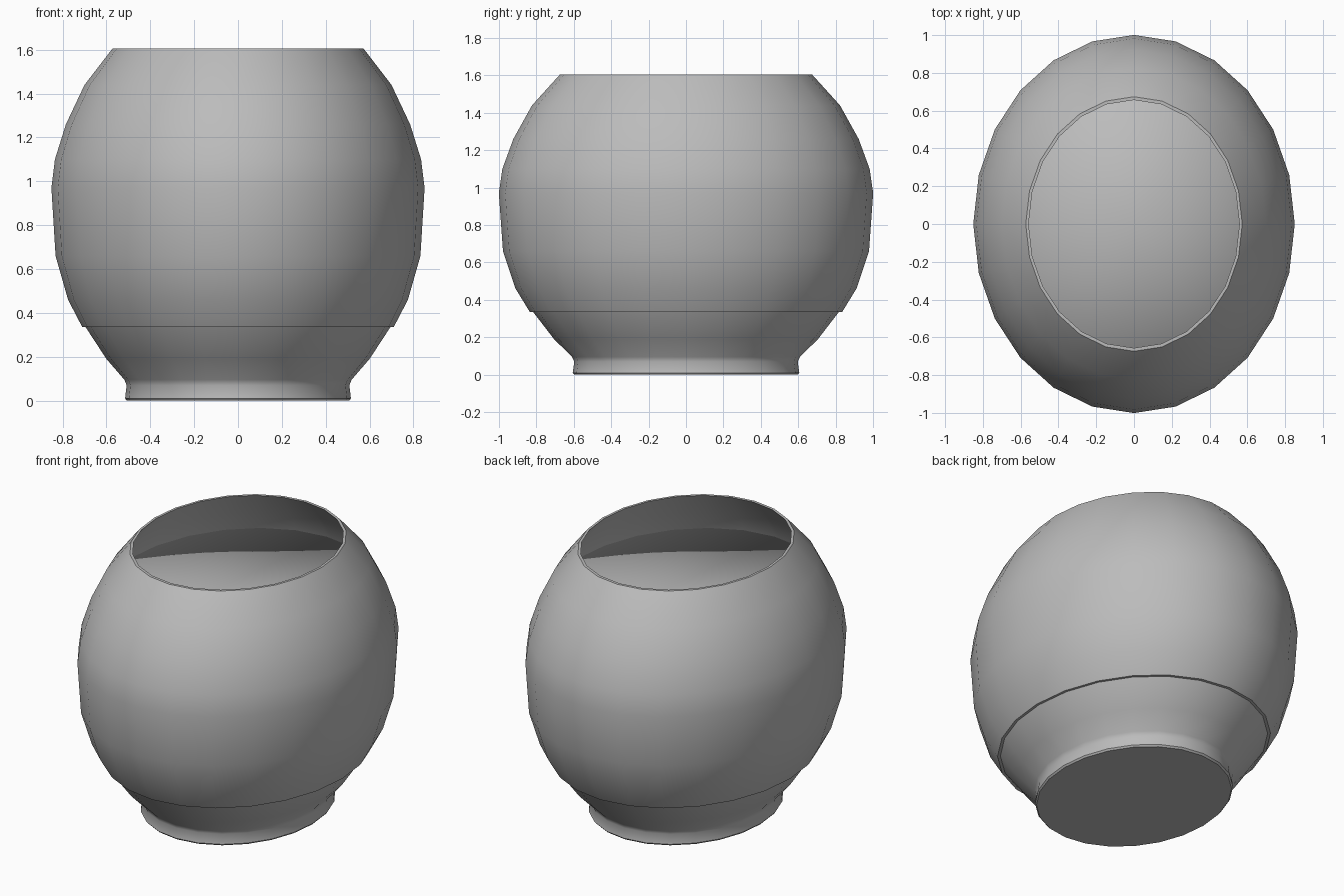
import bpy, bmesh, math

if "Cube" in bpy.data.objects:
    bpy.data.objects.remove(bpy.data.objects["Cube"])

SIDES = 24
STRETCH = 1.176  # depth compared with width


def material(name, rgb):
    m = bpy.data.materials.new(name)
    m.diffuse_color = (*rgb, 1)
    m.use_nodes = True
    m.node_tree.nodes["Principled BSDF"].inputs["Base Color"].default_value = m.diffuse_color
    return m


grey = material("plain grey", (0.5, 0.5, 0.5))


def lathe(name, profile, cap_start=False, cap_end=False, angle=40):
    """Spin (radius, z) points into an oval shell; caps are triangle fans."""
    bm = bmesh.new()
    rings = []
    for r, z in profile:
        rings.append([bm.verts.new((r * math.cos(a), STRETCH * r * math.sin(a), z))
                      for a in (2 * math.pi * i / SIDES for i in range(SIDES))])
    for low, high in zip(rings, rings[1:]):
        for i in range(SIDES):
            j = (i + 1) % SIDES
            bm.faces.new((low[i], low[j], high[j], high[i]))
    for use, ring, z, flip in ((cap_start, rings[0], profile[0][1], True),
                               (cap_end, rings[-1], profile[-1][1], False)):
        if use:
            c = bm.verts.new((0, 0, z))
            for i in range(SIDES):
                a, b = ring[i], ring[(i + 1) % SIDES]
                bm.faces.new((b, a, c) if flip else (a, b, c))
    mesh = bpy.data.meshes.new(name)
    bm.to_mesh(mesh)
    bm.free()
    mesh.materials.append(grey)
    ob = bpy.data.objects.new(name, mesh)
    bpy.context.collection.objects.link(ob)
    bpy.ops.object.select_all(action='DESELECT')
    bpy.context.view_layer.objects.active = ob
    ob.select_set(True)
    bpy.ops.object.shade_smooth_by_angle(angle=math.radians(angle))
    return ob


# Round wall: outside from the seam up, over the thin rim, down the inside
lathe("bowl_wall", [(0.69, 0.335), (0.71, 0.335), (0.775, 0.46), (0.832, 0.66),
                    (0.851, 0.97), (0.835, 1.10), (0.785, 1.26), (0.70, 1.44),
                    (0.573, 1.605), (0.558, 1.605), (0.682, 1.43),
                    (0.765, 1.25), (0.83, 0.97), (0.81, 0.66), (0.69, 0.335)])

# Lower skirt tucked under the wall, with the foot and flat base
lathe("skirt_and_foot", [(0.507, 0.0), (0.515, 0.01), (0.508, 0.07),
                         (0.518, 0.095), (0.60, 0.19), (0.695, 0.335),
                         (0.735, 0.42)], cap_start=True)

# Liquid surface inside the bowl
lathe("liquid", [(0.69, 0.335), (0.80, 0.66), (0.82, 0.97), (0.742, 1.31)],
      cap_start=True, cap_end=True, angle=100)
